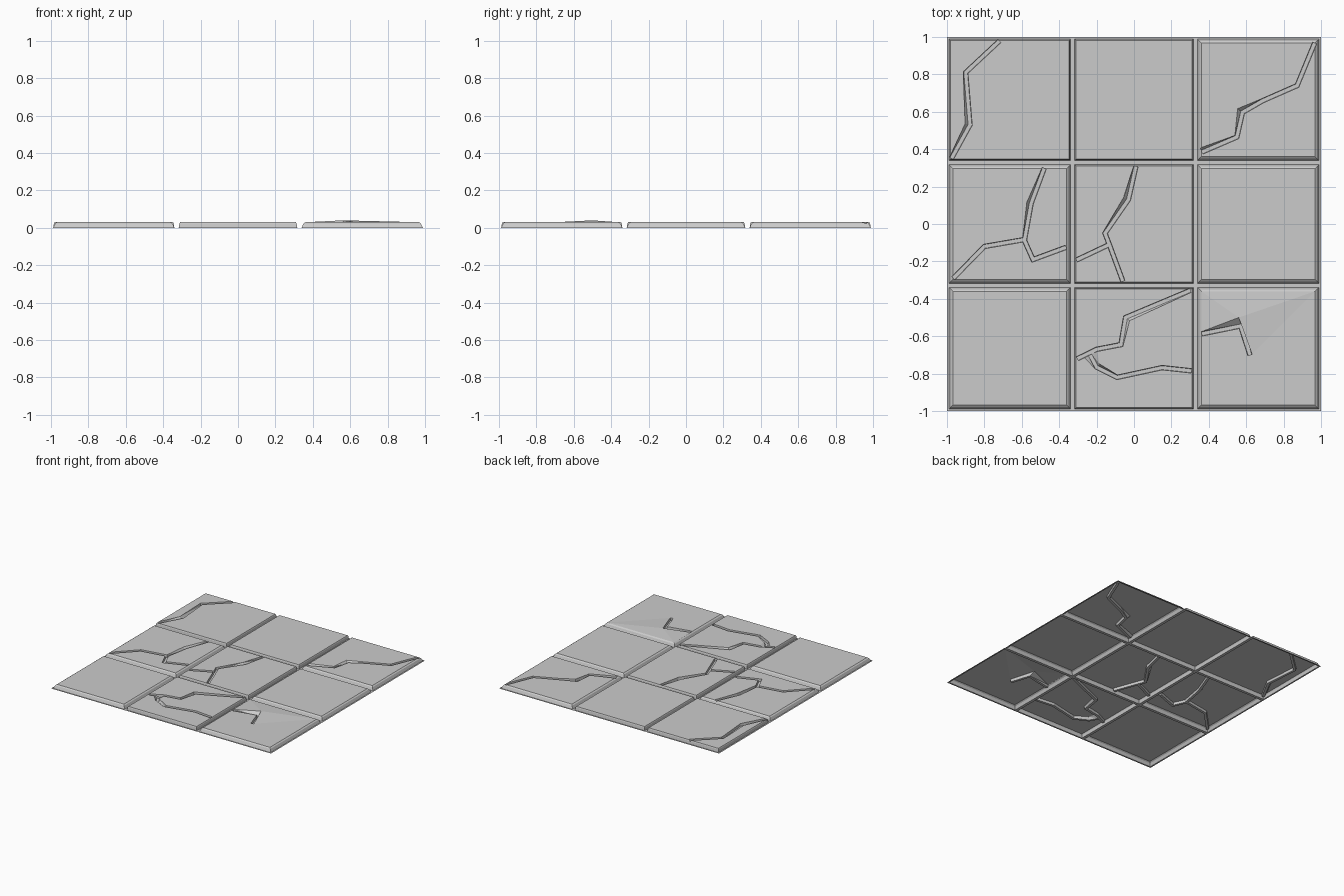
import bpy, bmesh
from mathutils import Vector

cube = bpy.data.objects.get("Cube")
if cube:
    bpy.data.objects.remove(cube, do_unlink=True)

TOP, FLOOR = 0.03, 0.009
SPANS = [(-0.988, -0.34), (-0.317, 0.317), (0.34, 0.988)]

stone = bpy.data.materials.new("stone grey")
stone.use_nodes = True
stone.diffuse_color = (0.6, 0.6, 0.6, 1)
stone.node_tree.nodes["Principled BSDF"].inputs["Base Color"].default_value = (0.6, 0.6, 0.6, 1)

# Crack paths per tile (column, row): x, y, then optional extra flare on left and right
CRACKS = {
    (0, 2): [[(-0.72, 0.978), (-0.9, 0.81), (-0.877, 0.53, 0, 0.014), (-0.975, 0.352)]],
    (2, 2): [[(0.966, 0.968), (0.872, 0.74), (0.69, 0.66), (0.58, 0.597, 0, 0.018),
              (0.55, 0.465), (0.364, 0.385, 0, 0.012)]],
    (0, 1): [[(-0.48, 0.298), (-0.55, 0.11, 0, 0.012), (-0.585, -0.083), (-0.8, -0.12), (-0.966, -0.29)],
             [(-0.587, -0.085), (-0.54, -0.19), (-0.364, -0.125)]],
    (1, 1): [[(0.01, 0.307), (-0.03, 0.13, 0, 0.016), (-0.155, -0.05), (-0.13, -0.115), (-0.06, -0.305)],
             [(-0.306, -0.192), (-0.137, -0.112)]],
    (1, 0): [[(0.3, -0.355), (-0.045, -0.5, 0.012, 0), (-0.07, -0.645), (-0.2, -0.67), (-0.302, -0.72)],
             [(0.306, -0.785), (0.15, -0.768), (-0.09, -0.82), (-0.2, -0.765, 0, 0.01),
              (-0.235, -0.7, 0.02, 0.03)]],
    (2, 0): [[(0.364, -0.587), (0.57, -0.545, 0.03, 0), (0.62, -0.7)]],
}


def finish(name, bm):
    mesh = bpy.data.meshes.new(name)
    bm.to_mesh(mesh)
    bm.free()
    obj = bpy.data.objects.new(name, mesh)
    bpy.context.collection.objects.link(obj)
    mesh.materials.append(stone)
    return obj


def crack_cutter(path):
    """Trench-shaped solid that follows the path, with mitred corners."""
    bm = bmesh.new()
    pts = [Vector(p[:2]) for p in path]
    rings = []
    for i, p in enumerate(path):
        dirs = []
        if i > 0:
            dirs.append((pts[i] - pts[i - 1]).normalized())
        if i < len(pts) - 1:
            dirs.append((pts[i + 1] - pts[i]).normalized())
        mean = sum(dirs, Vector((0, 0))).normalized()
        side = Vector((-mean.y, mean.x)) / max(mean.dot(dirs[0]), 0.6)
        left, right = p[2:] if len(p) > 2 else (0, 0)
        section = [(0.01, FLOOR), (0.012 + left, TOP), (0.012 + left, 0.06),
                   (-0.012 - right, 0.06), (-0.012 - right, TOP), (-0.01, FLOOR)]
        rings.append([bm.verts.new((*(pts[i] + side * w), z)) for w, z in section])
    for a, b in zip(rings, rings[1:]):
        for k in range(6):
            n = (k + 1) % 6
            bm.faces.new((a[k], a[n], b[n], b[k]))
    bm.faces.new(rings[0])
    bm.faces.new(rings[-1])
    bmesh.ops.triangulate(bm, faces=bm.faces[:])
    bmesh.ops.recalc_face_normals(bm, faces=bm.faces[:])
    cutter = finish("crack_cutter", bm)
    cutter.hide_render = True
    return cutter


def tile(col, row):
    """Slab with sloped sides, cut by its cracks and left open underneath."""
    (x0, x1), (y0, y1) = SPANS[col], SPANS[row]
    inset = 0.007 if col == 1 or (col, row) == (0, 2) else 0.02
    bm = bmesh.new()
    rings = []
    for d, z in ((0, 0), (inset * 0.5, TOP * 0.75), (inset, TOP)):
        rings.append([bm.verts.new((x, y, z)) for x, y in (
            (x0 + d, y0 + d), (x1 - d, y0 + d), (x1 - d, y1 - d), (x0 + d, y1 - d))])
    for a, b in zip(rings, rings[1:]):
        for k in range(4):
            n = (k + 1) % 4
            bm.faces.new((a[k], a[n], b[n], b[k]))
    bm.faces.new(rings[0][::-1])
    bm.faces.new(rings[-1])
    obj = finish(f"tile_{('left', 'middle', 'right')[col]}_{('front', 'centre', 'back')[row]}", bm)

    # Cut the cracks
    cutters = [crack_cutter(path) for path in CRACKS.get((col, row), [])]
    for cutter in cutters:
        mod = obj.modifiers.new("crack", 'BOOLEAN')
        mod.operation, mod.solver, mod.object = 'DIFFERENCE', 'EXACT', cutter
    if cutters:
        bpy.context.view_layer.update()
        graph = bpy.context.evaluated_depsgraph_get()
        cut = bpy.data.meshes.new_from_object(obj.evaluated_get(graph))
        obj.modifiers.clear()
        obj.data = cut
        for cutter in cutters:
            bpy.data.objects.remove(cutter, do_unlink=True)

    # Open the underside, and lift the broken lip of the front right tile
    bm = bmesh.new()
    bm.from_mesh(obj.data)
    under = [f for f in bm.faces if all(v.co.z < 0.001 for v in f.verts)]
    bmesh.ops.delete(bm, geom=under, context='FACES')
    if (col, row) == (2, 0):
        bmesh.ops.triangulate(bm, faces=bm.faces[:])
        lip = Vector((0.58, -0.51, TOP))
        min(bm.verts, key=lambda v: (v.co - lip).length).co = (0.56, -0.5, 0.04)
    bm.to_mesh(obj.data)
    bm.free()


for col in range(3):
    for row in range(3):
        tile(col, row)

# Flat joints and outer rim between the tiles
lines = [-1] + [v for span in SPANS for v in span] + [1]
bm = bmesh.new()
grid = [[bm.verts.new((x, y, 0)) for y in lines] for x in lines]
for i in range(7):
    for j in range(7):
        if not (i % 2 and j % 2):
            bm.faces.new((grid[i][j], grid[i + 1][j], grid[i + 1][j + 1], grid[i][j + 1]))
finish("joints", bm)
